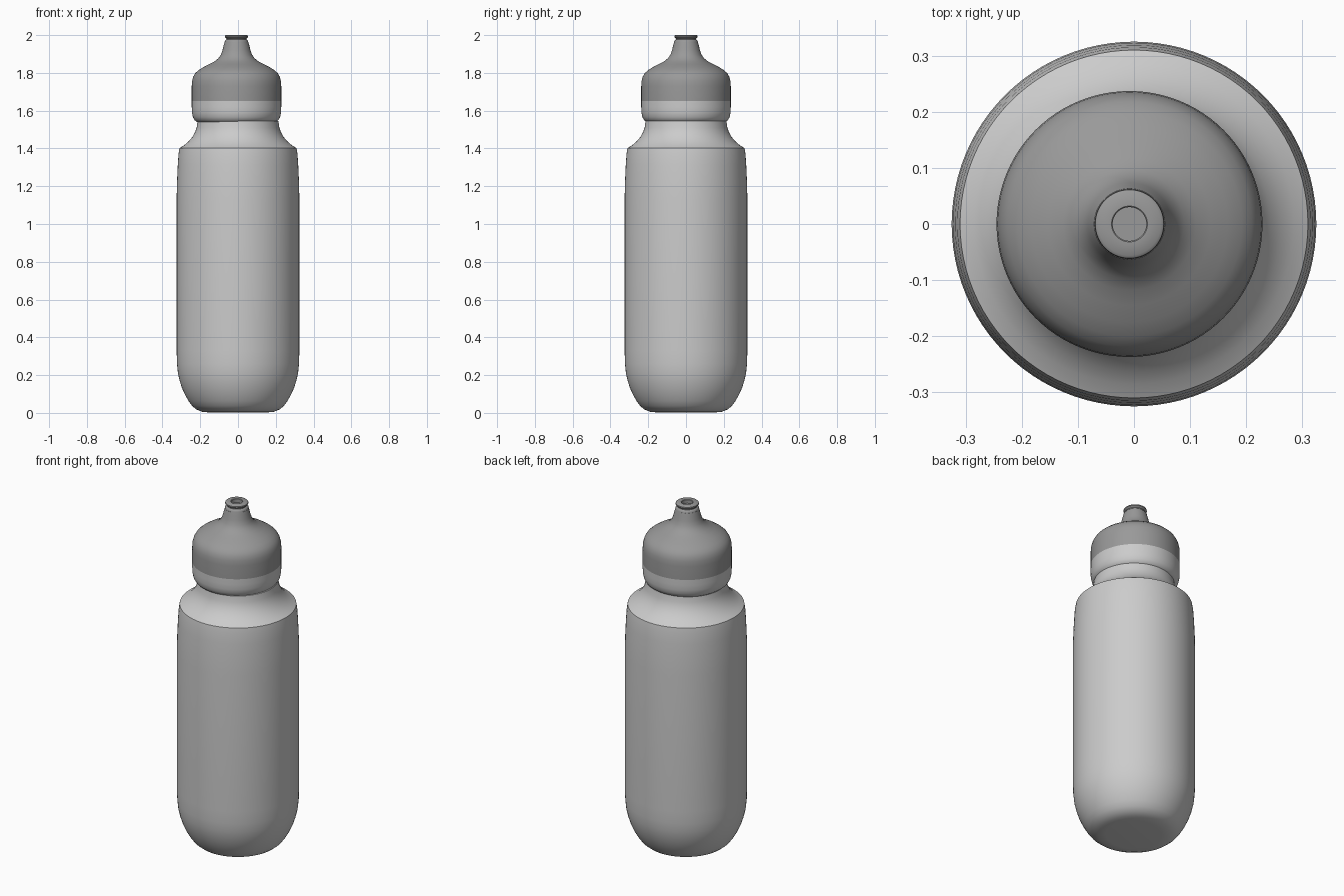
import bpy, bmesh, math


def material(name, v):
    m = bpy.data.materials.new(name)
    m.diffuse_color = (v, v, v, 1)
    return m


LIGHT = material("light grey", 0.60)
DARK = material("dark grey", 0.32)


def lathe(name, profile, mats, x=0.0, n=96, split=None, angle=30):
    """Revolve (radius, z) points; faces above split get the second material."""
    bm = bmesh.new()
    rings = []
    for r, z in profile:
        if r == 0:
            rings.append([bm.verts.new((x, 0, z))] * n)
        else:
            rings.append([bm.verts.new((x + r * math.cos(2 * math.pi * i / n),
                                        r * math.sin(2 * math.pi * i / n), z))
                          for i in range(n)])
    for a, b in zip(rings, rings[1:]):
        for i in range(n):
            j = (i + 1) % n
            vs = list(dict.fromkeys([a[i], a[j], b[j], b[i]]))
            f = bm.faces.new(vs)
            if split is not None and f.calc_center_median().z > split:
                f.material_index = 1
    bmesh.ops.recalc_face_normals(bm, faces=bm.faces)
    me = bpy.data.meshes.new(name)
    bm.to_mesh(me)
    bm.free()
    for m in mats:
        me.materials.append(m)
    ob = bpy.data.objects.new(name, me)
    bpy.context.collection.objects.link(ob)
    bpy.ops.object.select_all(action='DESELECT')
    ob.select_set(True)
    bpy.context.view_layer.objects.active = ob
    bpy.ops.object.shade_smooth_by_angle(angle=math.radians(angle))
    return ob


# Bottle body with rounded foot, shoulder and neck
lathe("bottle_body", [
    (0, 0.005), (0.15, 0.002), (0.19, 0.006), (0.22, 0.018), (0.243, 0.037),
    (0.262, 0.063), (0.28, 0.095), (0.296, 0.13), (0.309, 0.17), (0.318, 0.21),
    (0.323, 0.26), (0.325, 0.33), (0.325, 1.13), (0.323, 1.22), (0.319, 1.31),
    (0.315, 1.37), (0.310, 1.402),
    (0.285, 1.417), (0.262, 1.437), (0.242, 1.46), (0.228, 1.485),
    (0.219, 1.51), (0.214, 1.545), (0.19, 1.555), (0, 1.56)], [LIGHT])

# Screw cap: light lower band, dark dome flaring up into the spout
lathe("cap", [
    (0, 1.535), (0.19, 1.535), (0.208, 1.539), (0.222, 1.55), (0.231, 1.566),
    (0.236, 1.59), (0.237, 1.62), (0.237, 1.652), (0.237, 1.73), (0.235, 1.758),
    (0.229, 1.78), (0.218, 1.799), (0.200, 1.815), (0.175, 1.831),
    (0.145, 1.846), (0.118, 1.860), (0.097, 1.876), (0.083, 1.895),
    (0.074, 1.92), (0.068, 1.945), (0.063, 1.962), (0, 1.965)],
    [LIGHT, DARK], x=-0.008, split=1.652)

# Spout tip: collar, groove, lip and drinking hole
lathe("spout_tip", [
    (0, 1.955), (0.063, 1.955), (0.062, 1.968), (0.057, 1.974), (0.052, 1.977),
    (0.052, 1.982), (0.058, 1.985), (0.062, 1.990), (0.061, 1.996),
    (0.056, 2.0), (0.032, 2.0), (0.030, 1.998), (0.030, 1.978), (0, 1.978)],
    [DARK], x=-0.008, n=64, angle=40)
